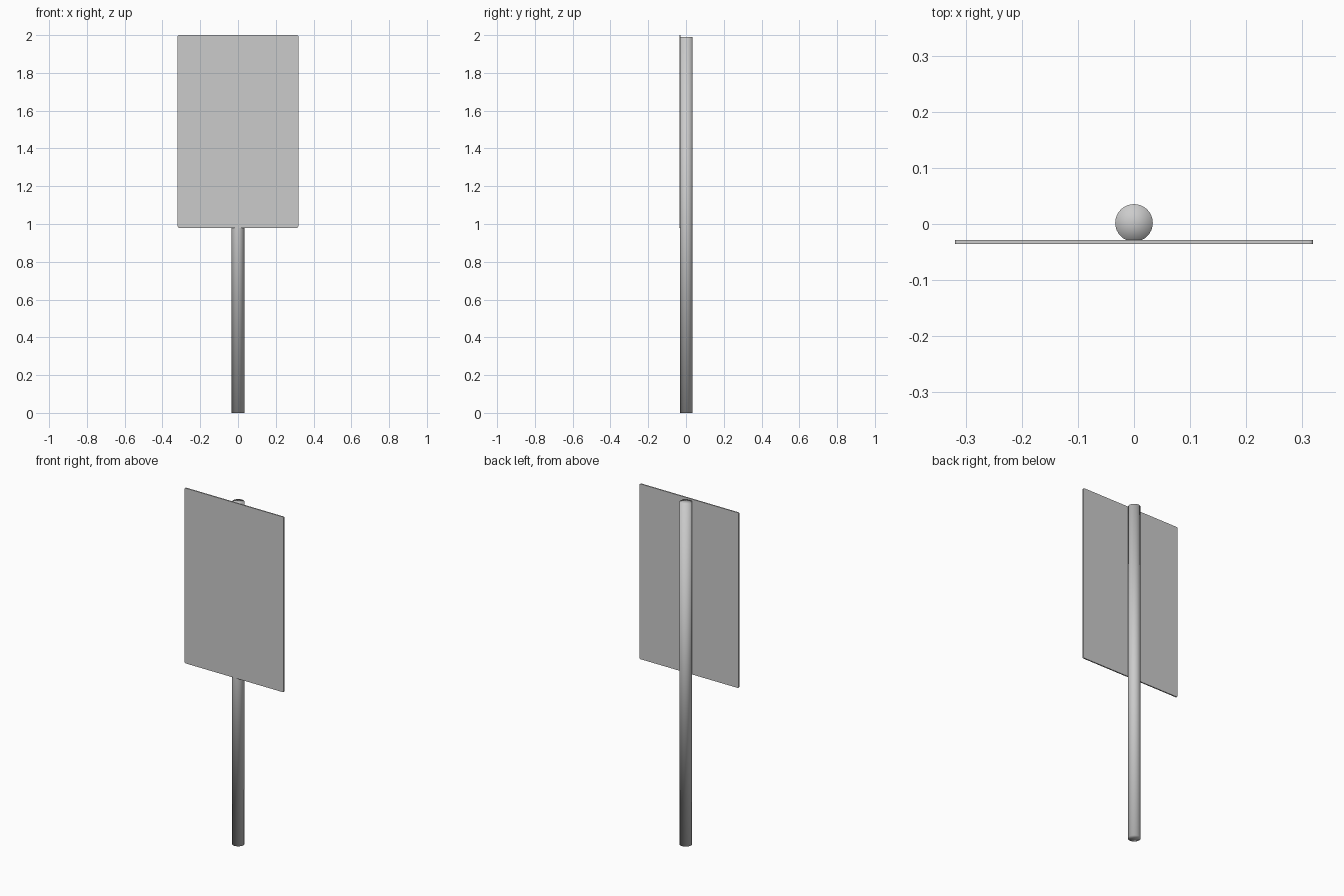
import bpy, bmesh

if "Cube" in bpy.data.objects:
    bpy.data.objects.remove(bpy.data.objects["Cube"])

# Round pole behind the panel, softly shaded across its caps
POLE_R, POLE_TOP = 0.0335, 1.99
bpy.ops.mesh.primitive_cylinder_add(
    vertices=32, radius=POLE_R, depth=POLE_TOP, end_fill_type='TRIFAN',
    location=(0, 0.002, POLE_TOP / 2))
pole = bpy.context.object
pole.name = "pole"
bpy.ops.object.shade_smooth()

# Thin sign panel with slightly rounded corners
Z0, Z1, HALF_W = 0.98, 2.0, 0.319
bpy.ops.mesh.primitive_cube_add(size=1, location=(0, -0.032, (Z0 + Z1) / 2))
panel = bpy.context.object
panel.name = "sign_panel"
panel.scale = (2 * HALF_W, 0.007, Z1 - Z0)
bpy.ops.object.transform_apply(location=False, rotation=False, scale=True)

bm = bmesh.new()
bm.from_mesh(panel.data)
corners = [e for e in bm.edges
           if abs(e.verts[0].co.y - e.verts[1].co.y) > 0.001]
bmesh.ops.bevel(bm, geom=corners, offset=0.006, segments=3, profile=0.5,
                affect='EDGES')
bm.to_mesh(panel.data)
bm.free()
